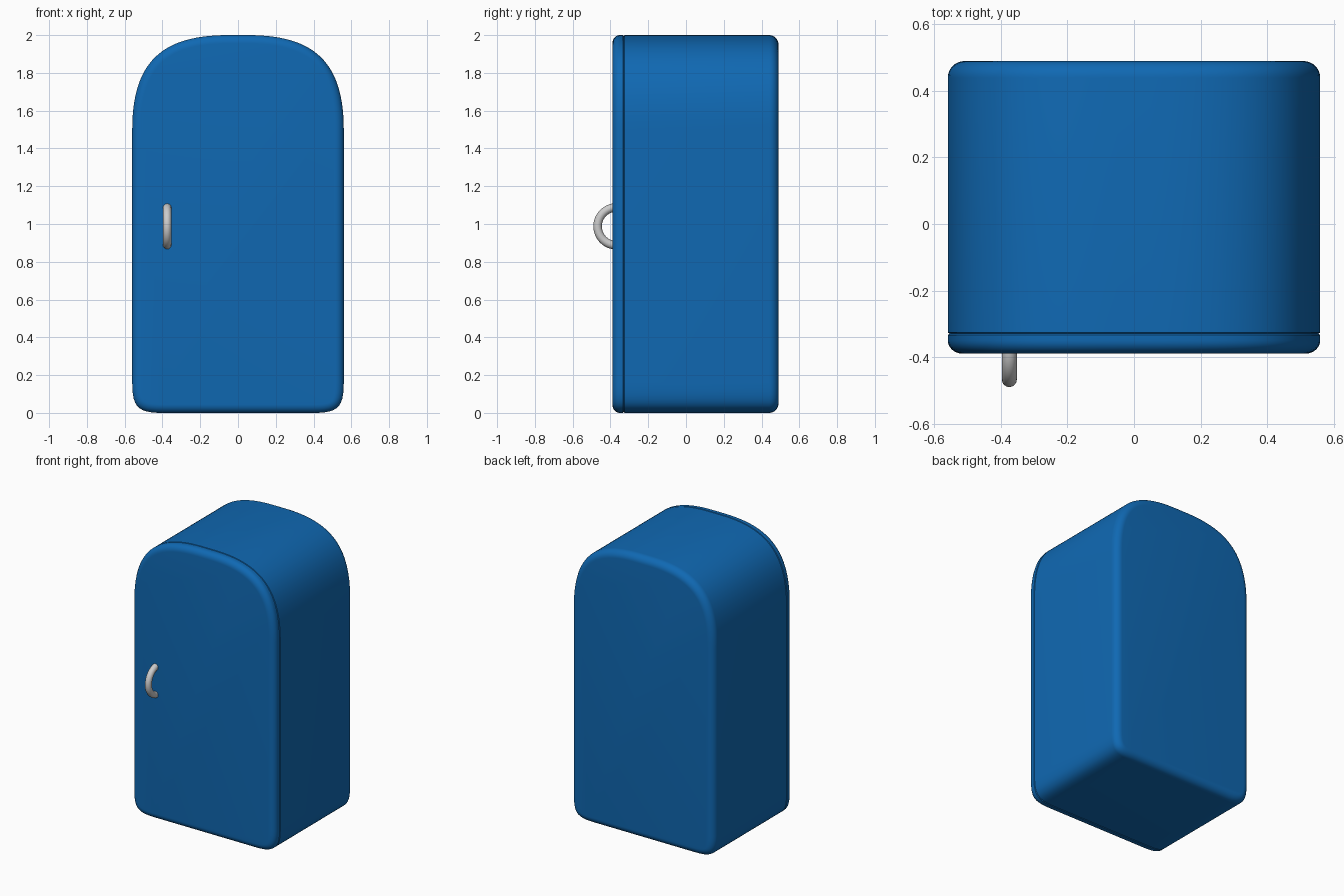
import bpy, bmesh, math
from mathutils import Vector
from mathutils.geometry import interpolate_bezier

if "Cube" in bpy.data.objects:
    bpy.data.objects.remove(bpy.data.objects["Cube"])

blue = bpy.data.materials.new("blue_enamel")
blue.diffuse_color = (0.005, 0.14, 0.45, 1)
blue.use_nodes = True
blue.node_tree.nodes["Principled BSDF"].inputs["Base Color"].default_value = blue.diffuse_color


def outline():
    """Front outline (x, z): small bottom corners, broad arched top corners."""
    low = interpolate_bezier(Vector((0.40, 0)), Vector((0.53, 0.0)),
                             Vector((0.56, 0.03)), Vector((0.56, 0.16)), 12)
    high = interpolate_bezier(Vector((0.56, 1.50)), Vector((0.56, 1.88)),
                              Vector((0.38, 2.0)), Vector((0.05, 2.0)), 28)
    right = [Vector(p[:2]) for p in low + high]
    return right + [Vector((-p.x, p.y)) for p in reversed(right)]


def inset(points, d):
    """Move a counter-clockwise outline inward by d."""
    out = []
    for i, p in enumerate(points):
        a = (p - points[i - 1]).normalized()
        b = (points[(i + 1) % len(points)] - p).normalized()
        t = (a + b).normalized()
        out.append(p + Vector((-t.y, t.x)) * d)
    return out


def rounded_slab(name, stations):
    """Loft the outline through (y, inset) stations and cap both ends."""
    bm = bmesh.new()
    base = outline()
    rings = [[bm.verts.new((p.x, y, p.y)) for p in inset(base, d)]
             for y, d in stations]
    n = len(base)
    for r0, r1 in zip(rings, rings[1:]):
        for i in range(n):
            j = (i + 1) % n
            bm.faces.new((r0[i], r0[j], r1[j], r1[i]))
    bm.faces.new(rings[0])
    bm.faces.new(rings[-1])
    bmesh.ops.recalc_face_normals(bm, faces=bm.faces)
    mesh = bpy.data.meshes.new(name)
    bm.to_mesh(mesh)
    bm.free()
    obj = bpy.data.objects.new(name, mesh)
    bpy.context.collection.objects.link(obj)
    mesh.materials.append(blue)
    bpy.ops.object.select_all(action='DESELECT')
    obj.select_set(True)
    bpy.context.view_layer.objects.active = obj
    bpy.ops.object.shade_smooth_by_angle(angle=math.radians(35))
    return obj


def rounding(y_end, depth, d, steps=8):
    """Quarter-round stations from the full outline to the inset end face."""
    angles = [math.pi / 2 * i / steps for i in range(steps + 1)]
    return [(y_end - depth * (1 - math.sin(a)), d * (1 - math.cos(a))) for a in angles]


# Cabinet with rounded back edge and a fine seam at the door
rounded_slab("cabinet", [(-0.33, 0.005), (-0.326, 0)] + rounding(0.49, 0.05, 0.05))

# Door with rounded front edge
rounded_slab("door", [(-0.33, 0.005), (-0.334, 0)] + rounding(-0.39, -0.04, 0.045))

# Curved pull handle, its ends sunk into the door
curve = bpy.data.curves.new("handle", 'CURVE')
curve.dimensions = '3D'
curve.bevel_depth = 0.0225
curve.bevel_resolution = 6
curve.use_fill_caps = True
spline = curve.splines.new('POLY')
steps = 32
spline.points.add(steps)
for i, pt in enumerate(spline.points):
    a = math.pi * i / steps
    pt.co = (-0.375, -0.368 - 0.1 * math.sin(a), 0.9875 + 0.1 * math.cos(a), 1)
spline.use_smooth = True
bpy.context.collection.objects.link(bpy.data.objects.new("handle", curve))
